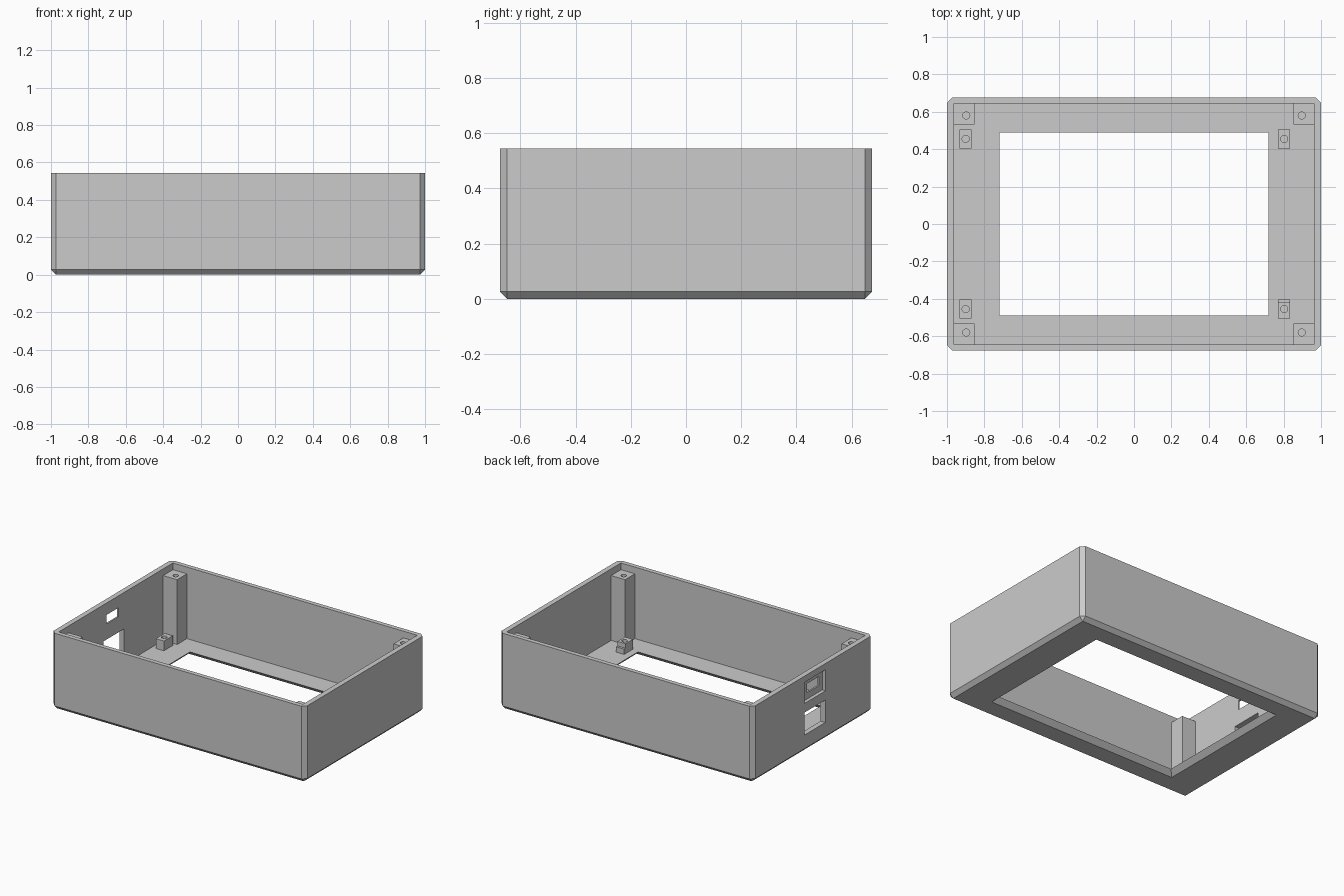
import bpy, bmesh
from mathutils import Matrix

if "Cube" in bpy.data.objects:
    bpy.data.objects.remove(bpy.data.objects["Cube"])

HALF_X, HALF_Y, HEIGHT = 1.0, 0.675, 0.545
WALL, FLOOR, CHAMFER = 0.037, 0.035, 0.027
IN_X, IN_Y = HALF_X - WALL, HALF_Y - WALL + 0.005

grey = bpy.data.materials.new("plain grey")
grey.use_nodes = True
grey.diffuse_color = (0.6, 0.6, 0.6, 1)
grey.node_tree.nodes["Principled BSDF"].inputs["Base Color"].default_value = (0.6, 0.6, 0.6, 1)


def finish(name, bm):
    bmesh.ops.recalc_face_normals(bm, faces=bm.faces)
    mesh = bpy.data.meshes.new(name)
    bm.to_mesh(mesh)
    bm.free()
    mesh.materials.append(grey)
    obj = bpy.data.objects.new(name, mesh)
    bpy.context.collection.objects.link(obj)
    return obj


def box_mesh(lo, hi):
    bm = bmesh.new()
    bmesh.ops.create_cube(bm, size=1)
    for v in bm.verts:
        v.co = [lo[i] if v.co[i] < 0 else hi[i] for i in range(3)]
    return bm


def box(name, lo, hi):
    return finish(name, box_mesh(lo, hi))


def cut(target, cutter):
    cutter.hide_render = True
    mod = target.modifiers.new("cut", "BOOLEAN")
    mod.operation, mod.solver, mod.object = "DIFFERENCE", "EXACT", cutter
    bpy.context.view_layer.objects.active = target
    bpy.ops.object.modifier_apply(modifier=mod.name)
    bpy.data.objects.remove(cutter)


def drill(target, x, y, top, depth, radius=0.019):
    bm = bmesh.new()
    bmesh.ops.create_cone(bm, cap_ends=True, segments=24, radius1=radius, radius2=radius,
                          depth=2 * depth, matrix=Matrix.Translation((x, y, top)))
    cut(target, finish("drill", bm))


# Outer shell with chamfered uprights and underside edges
bm = box_mesh((-HALF_X, -HALF_Y, 0), (HALF_X, HALF_Y, HEIGHT))
edges = [e for e in bm.edges if min(v.co.z for v in e.verts) < 0.01]
bmesh.ops.bevel(bm, geom=edges, offset=CHAMFER, segments=1, affect="EDGES")
case = finish("case_shell", bm)

# Open cavity
cut(case, box("cavity", (-IN_X, -IN_Y, FLOOR), (IN_X, IN_Y, 1)))

# Screen opening, flaring outward toward the underside
WIN_X, WIN_Y, EXTRA = 0.72, 0.488, 0.02
bm = box_mesh((-WIN_X, -WIN_Y, -EXTRA), (WIN_X, WIN_Y, FLOOR + EXTRA))
for v in bm.verts:
    spread = FLOOR - v.co.z
    v.co.x += spread if v.co.x > 0 else -spread
    v.co.y += spread if v.co.y > 0 else -spread
cut(case, finish("opening", bm))

# Ports in the side wall: recessed small port above, plain large port below
cut(case, box("port_recess", (-1.1, -0.143, 0.35), (-HALF_X + 0.025, 0.095, 0.5)))
cut(case, box("port_hole", (-1.1, -0.105, 0.395), (-0.9, 0.03, 0.46)))
cut(case, box("large_port", (-1.1, -0.14, 0.125), (-0.9, 0.093, 0.285)))

# Corner screw posts, and low board standoffs on the floor
POST, POST_TOP, STAND_TOP = 0.11, 0.497, 0.105
for sx, side in ((-1, "right"), (1, "left")):
    for sy, end in ((-1, "front"), (1, "back")):
        xs = sorted((sx * (IN_X + 0.005), sx * (IN_X - POST)))
        ys = sorted((sy * (IN_Y + 0.005), sy * (IN_Y - POST)))
        post = box(f"{end}_{side}_post", (xs[0], ys[0], FLOOR - 0.005), (xs[1], ys[1], POST_TOP))
        drill(post, sx * 0.897, sy * 0.58, POST_TOP, 0.12)

        x, y = (-0.9 if sx < 0 else 0.803), sy * 0.455
        stand = box(f"{end}_{side}_standoff", (x - 0.032, y - 0.05, FLOOR - 0.005),
                    (x + 0.032, y + 0.05, STAND_TOP))
        if sx > 0 and sy < 0:  # stepped ledge on one standoff
            cut(stand, box("step", (x - 0.1, y + 0.034, 0.073), (x + 0.1, y + 0.1, 0.2)))
        drill(stand, x, y, STAND_TOP, 0.05)
